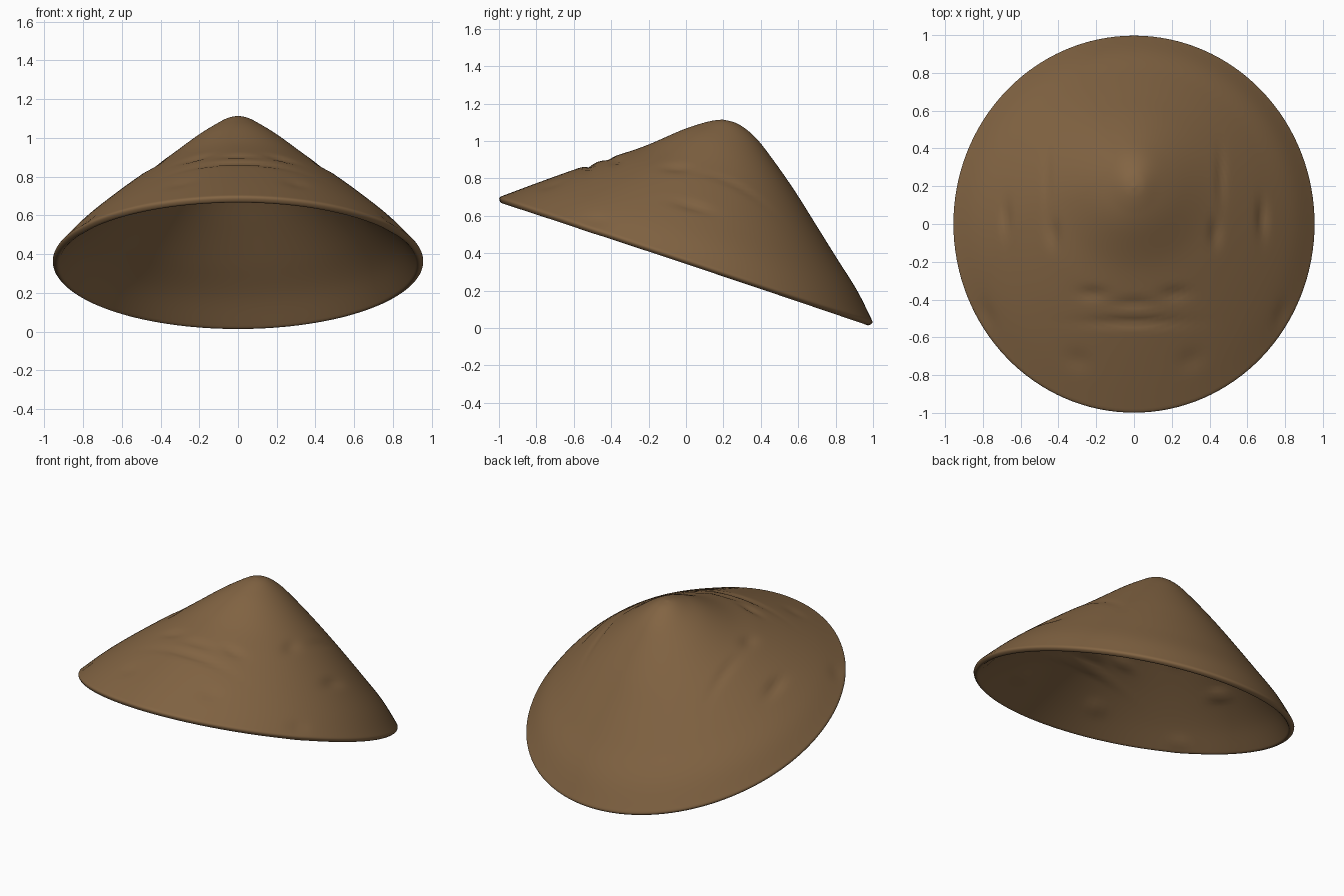
import bpy, bmesh, math
from mathutils import Vector

if "Cube" in bpy.data.objects:
    bpy.data.objects.remove(bpy.data.objects["Cube"])

SEG, SUB = 128, 8
# Stations rim to peak: front y, front z, back y, back z, half width
ST = [(-1.003, 0.698, 1.002, 0.026, 0.962),
      (-0.80, 0.774, 0.915, 0.20, 0.845),
      (-0.60, 0.846, 0.805, 0.375, 0.705),
      (-0.40, 0.913, 0.69, 0.56, 0.55),
      (-0.22, 0.973, 0.58, 0.735, 0.395),
      (-0.03, 1.055, 0.465, 0.90, 0.235),
      (0.07, 1.09, 0.37, 1.02, 0.13),
      (0.14, 1.108, 0.28, 1.09, 0.06),
      (0.19, 1.114, 0.205, 1.113, 0.008)]

# Shallow dents and creases: x, y, size x, size y, depth (mirrored in x)
DENTS = [(0.0, -0.52, 0.24, 0.022, 0.014), (0.0, -0.42, 0.10, 0.025, 0.010),
         (0.22, -0.37, 0.07, 0.03, 0.012), (0.68, 0.03, 0.025, 0.09, 0.014),
         (0.43, -0.05, 0.03, 0.07, 0.012), (0.46, 0.25, 0.02, 0.15, 0.007),
         (0.30, -0.72, 0.05, 0.05, 0.008), (0.78, -0.48, 0.03, 0.05, 0.008)]


def spline(i, t):
    p = [ST[max(0, min(len(ST) - 1, i + k))] for k in (-1, 0, 1, 2)]
    if i == 0:
        p[0] = tuple(2 * a - b for a, b in zip(p[1], p[2]))
    return [0.5 * (2 * b + (c - a) * t + (2 * a - 5 * b + 4 * c - d) * t * t
                   + (3 * b - a - 3 * c + d) * t ** 3) for a, b, c, d in zip(*p)]


# Leaning cone lofted through tilted elliptical rings
rows = [spline(i, k / SUB) for i in range(len(ST) - 1) for k in range(SUB)] + [ST[-1]]
bm = bmesh.new()
rings = []
for fy, fz, by, bz, w in rows:
    ring = []
    for s in range(SEG):
        a = 2 * math.pi * s / SEG
        c = math.cos(a)
        ring.append(bm.verts.new((w * math.sin(a),
                                  (fy + by) / 2 + (fy - by) / 2 * c,
                                  (fz + bz) / 2 + (fz - bz) / 2 * c)))
    rings.append(ring)
for lo, hi in zip(rings, rings[1:]):
    for s in range(SEG):
        n = (s + 1) % SEG
        bm.faces.new((lo[s], lo[n], hi[n], hi[s]))
bm.faces.new(rings[-1])

# Press the creases in
bm.normal_update()
moves = []
for v in bm.verts:
    d = sum(h * math.exp(-((abs(v.co.x) - x) / sx) ** 2 - ((v.co.y - y) / sy) ** 2)
            for x, y, sx, sy, h in DENTS)
    moves.append((v, Vector(v.normal) * d))
for v, m in moves:
    v.co -= m

mesh = bpy.data.meshes.new("conical_hat")
bm.to_mesh(mesh)
bm.free()
hat = bpy.data.objects.new("conical_hat", mesh)
bpy.context.collection.objects.link(hat)

mat = bpy.data.materials.new("brown straw")
mat.diffuse_color = (0.225, 0.128, 0.056, 1)
mat.use_nodes = True
mat.node_tree.nodes["Principled BSDF"].inputs["Base Color"].default_value = mat.diffuse_color
mesh.materials.append(mat)

# Wall thickness with a rounded rim
sol = hat.modifiers.new("wall", 'SOLIDIFY')
sol.thickness = 0.038
sol.offset = -1
bev = hat.modifiers.new("rim_round", 'BEVEL')
bev.width = 0.014
bev.segments = 3
bev.limit_method = 'ANGLE'
bev.angle_limit = math.radians(55)
for p in mesh.polygons:
    p.use_smooth = True
